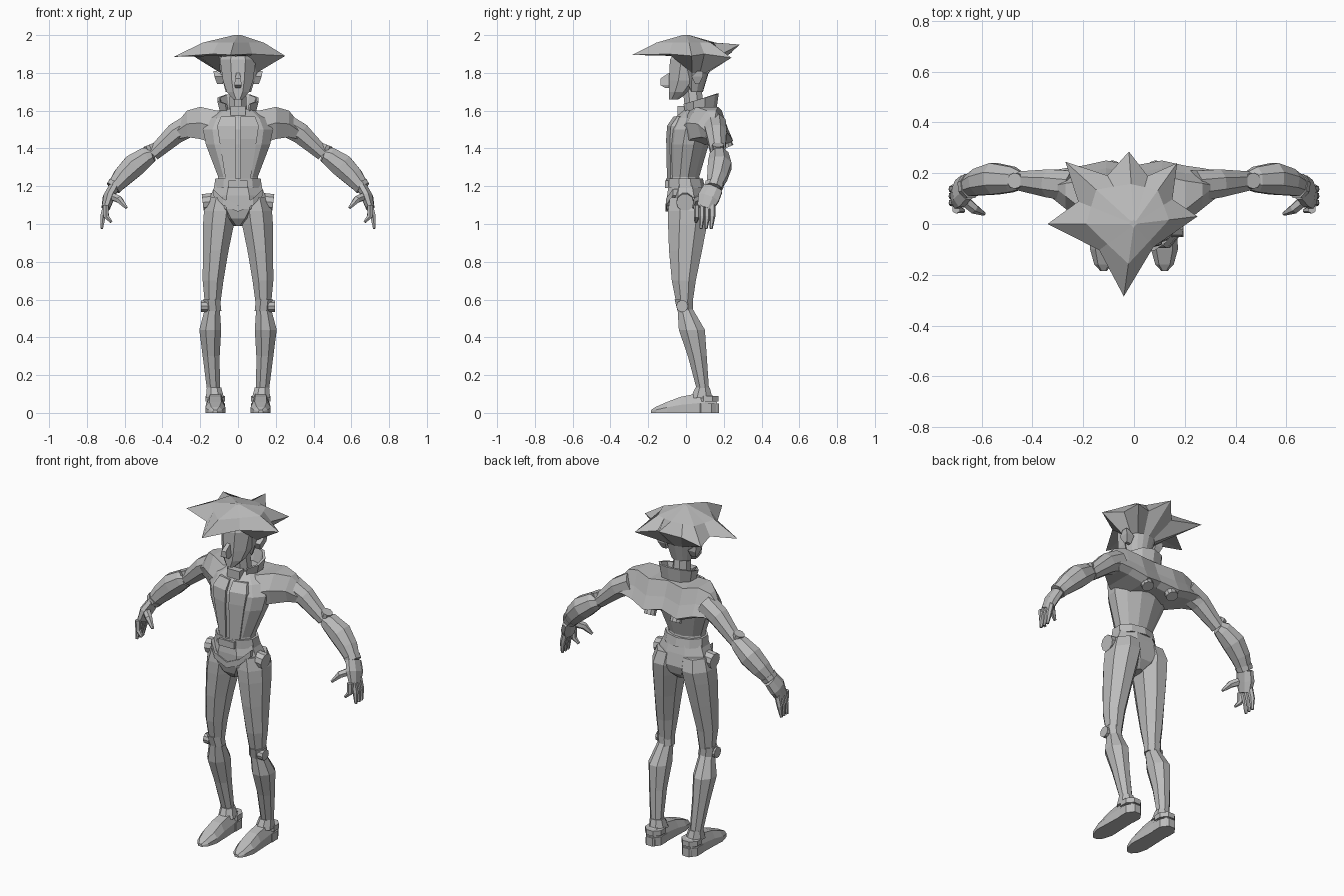
import bpy
import bmesh
from math import sin, cos, pi
from mathutils import Vector

default_cube = bpy.data.objects.get("Cube")
if default_cube:
    bpy.data.objects.remove(default_cube, do_unlink=True)

colour = (.5, .5, .5, 1)
grey = bpy.data.materials.new("plain_grey")
grey.use_nodes = True
grey.diffuse_color = colour
grey.node_tree.nodes["Principled BSDF"].inputs["Base Color"].default_value = colour


def skin(name, rings, paired=False):
    """Join closed cross-sections into a capped solid, optionally on both sides."""
    sides = {"left_": 1, "right_": -1} if paired else {"": 1}
    for prefix, sign in sides.items():
        bm = bmesh.new()
        loops = [[bm.verts.new((sign * x, y, z)) for x, y, z in ring] for ring in rings]
        for low, high in zip(loops, loops[1:]):
            for i, corner in enumerate(low):
                bm.faces.new((low[i - 1], corner, high[i], high[i - 1]))
        bm.faces.new(loops[0])
        bm.faces.new(loops[-1])
        bmesh.ops.recalc_face_normals(bm, faces=bm.faces)
        mesh = bpy.data.meshes.new(prefix + name)
        bm.to_mesh(mesh)
        bm.free()
        mesh.materials.append(grey)
        part = bpy.data.objects.new(prefix + name, mesh)
        bpy.context.collection.objects.link(part)


def polygon(center, across, depth, sides):
    """Polygon whose flat sides touch the ends of the two half axes."""
    grow = 1 / cos(pi / sides)
    angles = [(2 * i + 1) * pi / sides for i in range(sides)]
    return [center + grow * (across * cos(a) + depth * sin(a)) for a in angles]


def hoop(height, front, back, half, x=0, sides=8):
    """Level cross-section between a front and a back limit."""
    center = Vector((x, (front + back) / 2, height))
    return polygon(center, Vector((half, 0, 0)), Vector((0, (back - front) / 2, 0)), sides)


def block(name, height, thick, front, back, half, x=0, sides=4, paired=False):
    rings = [hoop(z, front, back, half, x, sides) for z in (height, height + thick)]
    skin(name, rings, paired)


def tube(name, points, radii, flat=1, sides=8):
    """Paired limb along a path; flat widens it from front to back."""
    points = [Vector(point) for point in points]
    rings = []
    for i, (point, radius) in enumerate(zip(points, radii)):
        along = points[min(i + 1, len(points) - 1)] - points[max(i - 1, 0)]
        across = along.cross(Vector((0, 1, 0))).normalized()
        depth = across.cross(along).normalized()
        rings.append(polygon(point, across * radius, depth * radius * flat, sides))
    skin(name, rings, paired=True)


def disc(name, center, axis, radius):
    """Paired short cylinder standing on its centre along an axis."""
    start = Vector(center)
    tube(name, [start, start + Vector(axis)], [radius, radius], sides=10)


# Head
skin("head", [
    hoop(height=1.66, front=-.09, back=-.04, half=.025),
    hoop(height=1.7, front=-.09, back=.02, half=.06),
    hoop(height=1.76, front=-.09, back=.08, half=.08),
    hoop(height=1.87, front=-.085, back=.12, half=.095),
    hoop(height=1.93, front=-.05, back=.09, half=.07),
])
skin("nose", [
    hoop(height=1.72, front=-.11, back=-.05, half=.014, sides=4),
    hoop(height=1.735, front=-.135, back=-.05, half=.02, sides=4),
    hoop(height=1.77, front=-.135, back=-.05, half=.014, sides=4),
    hoop(height=1.8, front=-.09, back=-.05, half=.01, sides=4),
])
skin("ear", [
    hoop(height=1.74, front=.05, back=.07, half=.015, x=.095, sides=4),
    hoop(height=1.78, front=.03, back=.09, half=.025, x=.1, sides=4),
    hoop(height=1.81, front=.06, back=.09, half=.008, x=.122, sides=4),
], paired=True)

# Spiky hair: pointed rim with valleys between, crown above, tucked in below
spikes = [Vector(spike) for spike in (
    (-.34, 0, 1.885), (-.04, -.285, 1.895), (.25, .03, 1.89),
    (.17, .24, 1.88), (-.02, .285, 1.95), (-.27, .245, 1.91))]
rim = []
for spike, following in zip(spikes, spikes[1:] + spikes[:1]):
    valley = (spike + following) * .36
    valley.z = 1.9
    rim += [spike, valley]


def crown(scale, height, fullness=1):
    ring = []
    for i, point in enumerate(rim):
        spread = scale * fullness if i % 2 else scale
        ring.append((point.x * spread, point.y * spread, height))
    return ring


def tuck(radius, front, back):
    ring = []
    for point in rim:
        way = point.xy.normalized() * radius
        ring.append((way.x, way.y + .02, back if way.y > 0 else front))
    return ring


skin("hair", [
    crown(scale=.06, height=2),
    crown(scale=.55, height=1.96, fullness=1.4),
    rim,
    tuck(radius=.1, front=1.89, back=1.8),
    tuck(radius=.07, front=1.87, back=1.7),
])

# Neck and open collar
skin("neck", [
    hoop(height=1.56, front=0, back=.1, half=.05),
    hoop(height=1.74, front=-.02, back=.08, half=.04),
])
collar = []
for step in range(9):
    angle = pi * (step / 5 - .3)
    top = 1.66 + .03 * sin(angle)
    wall = ((.07, 1.57), (.095, 1.57), (.115, top), (.1, top))
    collar.append([(r * cos(angle), .07 + r * sin(angle) * .9, z) for r, z in wall])
skin("collar", collar)
block("throat_tab", height=1.575, thick=.05, front=-.045, back=0, half=.04)

# Torso and the slim panels down its front
skin("torso", [
    hoop(height=1.19, front=-.09, back=.08, half=.115, sides=12),
    hoop(height=1.25, front=-.09, back=.07, half=.105, sides=12),
    hoop(height=1.42, front=-.095, back=.12, half=.17, sides=12),
    hoop(height=1.5, front=-.09, back=.15, half=.185, sides=12),
    hoop(height=1.56, front=-.06, back=.16, half=.155, sides=12),
    hoop(height=1.61, front=-.01, back=.15, half=.085, sides=12),
])
skin("vest_panel", [
    [(.012, y, z), (x, y + .02, z), (x, y + .06, z), (.012, y + .04, z)]
    for z, x, y in ((1.2, .06, -.1), (1.45, .1, -.105), (1.52, .11, -.1), (1.57, .09, -.065))
], paired=True)


# Short jacket whose back flares outward, running from shoulder to shoulder
def jacket_section(x, top, low, front, back):
    middle = (top + low) / 2
    return [
        Vector((x, front + .02, low)), Vector((x, front, middle)),
        Vector((x, front + .05, top)), Vector((x, back - .06, top)),
        Vector((x, back - .03, middle)), Vector((x, back, low + .02)),
        Vector((x, back - .04, low)),
    ]


half_jacket = [
    jacket_section(x=0, top=1.61, low=1.44, front=.03, back=.23),
    jacket_section(x=.11, top=1.6, low=1.42, front=-.03, back=.25),
    jacket_section(x=.2, top=1.62, low=1.45, front=.005, back=.23),
    jacket_section(x=.27, top=1.6, low=1.46, front=.06, back=.22),
    jacket_section(x=.32, top=1.54, low=1.45, front=.1, back=.21),
]
other_half = [[(-x, y, z) for x, y, z in ring] for ring in half_jacket[:0:-1]]
skin("jacket", other_half + half_jacket)
disc("back_nozzle", center=(.085, .19, 1.47), axis=(0, .03, -.065), radius=.032)

# Arms
shoulder, elbow, wrist = (.24, .15, 1.53), (.45, .17, 1.37), (.66, .145, 1.19)
tube("upper_arm", [shoulder, (.33, .16, 1.48), elbow], radii=(.06, .055, .037))
tube("forearm", [elbow, (.48, .175, 1.36), (.55, .178, 1.31), (.61, .165, 1.25), wrist],
     radii=(.037, .05, .062, .053, .037))
tube("cuff", [(.645, .15, 1.21), wrist], radii=(.044, .041), flat=1.1)
disc("elbow_pad", center=elbow, axis=(.02, 0, .05), radius=.03)

# Hands
tube("palm", [wrist, (.685, .12, 1.14), (.7, .1, 1.085)], radii=(.027, .03, .022), flat=1.9)
for i, finger in enumerate(("index", "middle", "ring", "little")):
    y = .058 + .027 * i
    curl = .035 if finger == "index" else 0
    tip = (.722 - curl * 1.5, y - .006, .975 + curl)
    tube(finger + "_finger", [(.7, y, 1.1), (.715 - curl / 2, y, 1.04), tip],
         radii=(.015, .014, .007), sides=6)
tube("thumb", [(.675, .1, 1.15), (.63, .06, 1.13), (.59, .04, 1.085)],
     radii=(.02, .018, .007), sides=6)

# Hips and belt
skin("pelvis", [
    hoop(height=1.22, front=-.09, back=.08, half=.115),
    hoop(height=1.15, front=-.1, back=.1, half=.145),
    hoop(height=1.08, front=-.1, back=.115, half=.15),
    hoop(height=1.03, front=-.085, back=.1, half=.09),
    hoop(height=.99, front=-.05, back=.06, half=.025),
])
block("belt_buckle", height=1.19, thick=.04, front=-.11, back=-.08, half=.05)
skin("belt", [
    hoop(height=1.19, front=-.1, back=.095, half=.128, sides=10),
    hoop(height=1.24, front=-.1, back=.085, half=.12, sides=10),
])
skin("hip_sash", [
    [(x, y, z), (x, y + .03, z), (x, y + .03, z + .035), (x, y, z + .035)]
    for x, y, z in ((0, -.108, 1.065), (.08, -.105, 1.1), (.13, -.07, 1.15))
], paired=True)
disc("hip_canister", center=(.135, -.005, 1.12), axis=(.052, 0, -.006), radius=.044)

# Legs
skin("thigh", [
    hoop(height=1.14, front=-.085, back=.105, half=.072, x=.085),
    hoop(height=1.07, front=-.095, back=.125, half=.085, x=.095),
    hoop(height=1, front=-.095, back=.112, half=.082, x=.103),
    hoop(height=.86, front=-.09, back=.085, half=.068, x=.118),
    hoop(height=.7, front=-.075, back=.052, half=.055, x=.132),
    hoop(height=.55, front=-.045, back=.03, half=.038, x=.135),
], paired=True)
skin("knee_guard", [
    hoop(height=.54, front=-.045, back=.036, half=.045, x=.133),
    hoop(height=.6, front=-.06, back=.036, half=.045, x=.14),
], paired=True)
disc("knee_disc", center=(.16, -.02, .565), axis=(.035, 0, 0), radius=.03)
skin("shin", [
    hoop(height=.56, front=-.045, back=.03, half=.038, x=.135),
    hoop(height=.44, front=-.038, back=.1, half=.058, x=.147),
    hoop(height=.3, front=.01, back=.11, half=.045, x=.142),
    hoop(height=.12, front=.058, back=.122, half=.034, x=.13),
], paired=True)

# Shoes
skin("ankle_cuff", [
    hoop(height=.08, front=.025, back=.14, half=.048, x=.122),
    hoop(height=.135, front=.05, back=.125, half=.038, x=.127),
], paired=True)
shoe = []
for y, half, top in ((.165, .03, .08), (.1, .046, .11), (-.03, .05, .085),
                     (-.1, .053, .058), (-.16, .036, .032), (-.185, .012, .015)):
    outline = ((-half, 0), (half, 0), (half, top / 2),
               (half * .6, top), (-half * .6, top), (-half, top / 2))
    shoe.append([(.12 + x, y, z) for x, z in outline])
skin("shoe", shoe, paired=True)
block("heel", height=0, thick=.05, front=.04, back=.175, half=.05, x=.12, sides=8, paired=True)
block("shoe_strap", height=.06, thick=.03, front=.06, back=.172, half=.052, x=.12,
      sides=8, paired=True)
